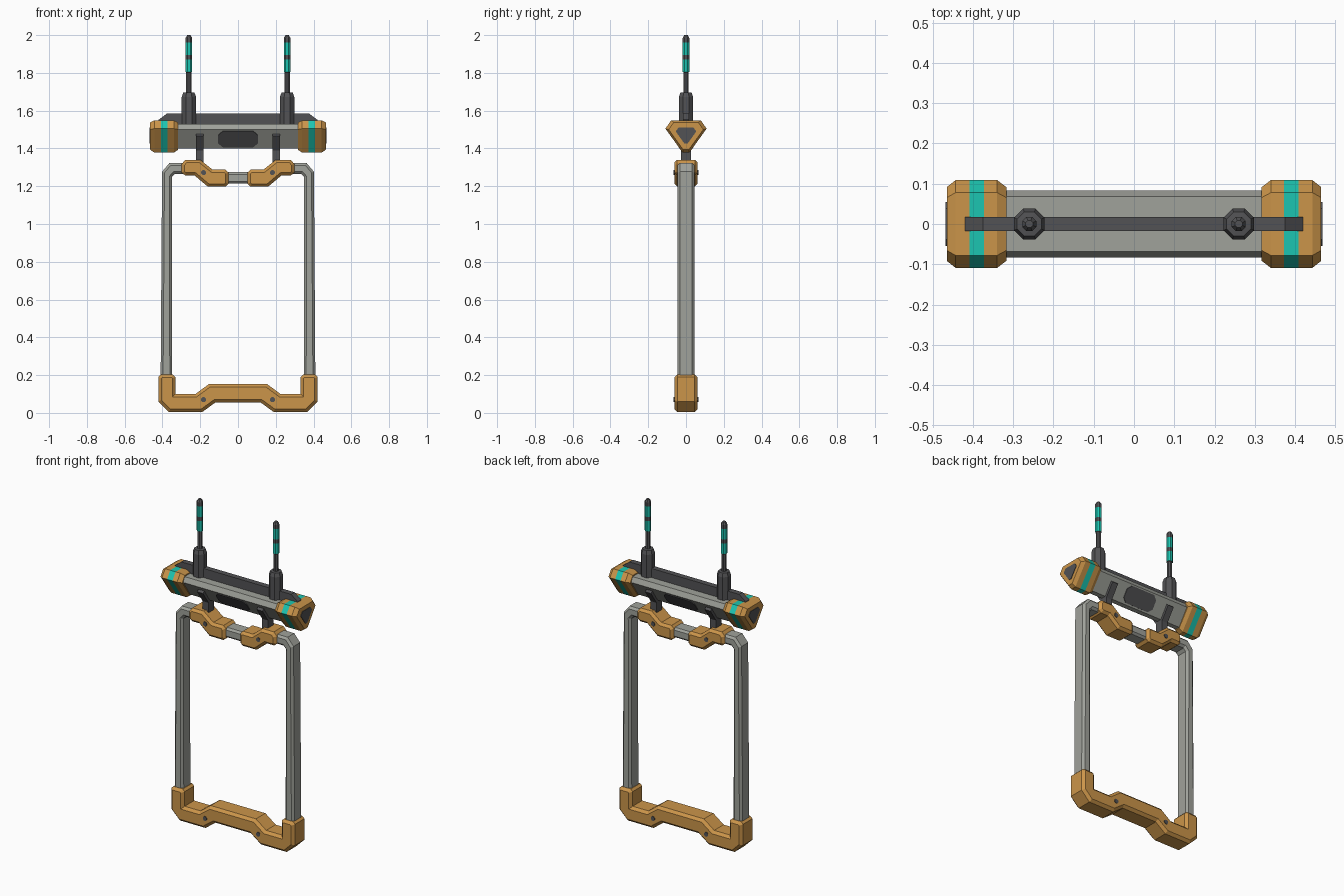
import bpy, bmesh, math
from mathutils import Vector

if "Cube" in bpy.data.objects:
    bpy.data.objects.remove(bpy.data.objects["Cube"])


def material(name, rgb):
    m = bpy.data.materials.new(name)
    m.diffuse_color = (*rgb, 1)
    m.use_nodes = True
    m.node_tree.nodes["Principled BSDF"].inputs["Base Color"].default_value = m.diffuse_color
    return m


ORANGE = material("orange", (0.60, 0.30, 0.068))
GREY = material("light grey", (0.35, 0.36, 0.325))
DARK = material("dark grey", (0.085, 0.085, 0.09))
TEAL = material("teal", (0.012, 0.56, 0.44))


def loft(name, rings, mat, accent=None, rule=None, bevel=0):
    """Skin closed rings of points, cap both ends; optionally bevel the cap outlines."""
    bm = bmesh.new()
    vs = [[bm.verts.new(p) for p in ring] for ring in rings]
    n = len(vs[0])
    for a, b in zip(vs, vs[1:]):
        for i in range(n):
            bm.faces.new((a[i], a[(i + 1) % n], b[(i + 1) % n], b[i]))
    caps = [bm.faces.new(vs[0][::-1]), bm.faces.new(vs[-1])]
    bmesh.ops.recalc_face_normals(bm, faces=bm.faces[:])
    if bevel:
        edges = list({e for f in caps for e in f.edges})
        bmesh.ops.bevel(bm, geom=edges, offset=bevel, offset_type='OFFSET',
                        segments=1, profile=0.5, affect='EDGES')
    if rule:
        for f in bm.faces:
            f.material_index = int(rule(f.calc_center_median()))
    me = bpy.data.meshes.new(name)
    bm.to_mesh(me)
    bm.free()
    me.materials.append(mat)
    if accent:
        me.materials.append(accent)
    ob = bpy.data.objects.new(name, me)
    bpy.context.collection.objects.link(ob)
    return ob


def plate(name, outline, half, mat, bevel=0, s=1):
    """Front outline (x, z) extruded along y; s = -1 mirrors it to the other side."""
    return loft(name, [[(s * x, y, z) for x, z in outline] for y in (-half, half)],
                mat, bevel=bevel)


def both(half_outline):
    """Complete an outline symmetric about its first axis."""
    return half_outline + [(-a, b) for a, b in half_outline[::-1]]


def octagon(r):
    k = r / math.cos(math.pi / 8)
    return [(k * math.cos(math.pi * (i + .5) / 4), k * math.sin(math.pi * (i + .5) / 4))
            for i in range(8)]


# Bottom bumper with two raised corners and a stepped middle
plate("bottom_bumper", both([
    (-.12, .055), (-.19, .004), (-.365, .004), (-.422, .06), (-.422, .19), (-.408, .203),
    (-.345, .203), (-.332, .19), (-.332, .10), (-.225, .10), (-.155, .152)]),
    .062, ORANGE, .016)

# Grey bar between the two upper grips
plate("top_crossbar", both([(-.09, 1.214), (-.09, 1.275)]), .045, GREY, .012)

# Triangular main body
section = both([(.015, 1.40), (.083, 1.50), (.068, 1.53)])
loft("main_body", [[(x, y, z) for y, z in section] for x in (-.36, .36)], GREY)

# Top spine
plate("top_spine", both([(-.42, 1.50), (-.42, 1.552), (-.375, 1.586)]), .017, DARK)

# Dark octagonal panels on both slanted faces
for s, side in ((-1, "front"), (1, "back")):
    low, high = Vector((0, s * .015, 1.40)), Vector((0, s * .083, 1.50))
    normal = Vector((0, s * .1, -.068)).normalized()
    shape = [(-.105, .28), (-.08, .08), (.08, .08), (.105, .28),
             (.105, .72), (.08, .93), (-.08, .93), (-.105, .72)]
    loft(side + "_panel", [[low.lerp(high, t) + normal * d + Vector((x, 0, 0))
                            for x, t in shape] for d in (-.004, .004)], DARK)

cap_section = both([(.018, 1.378), (.109, 1.505), (.078, 1.549)])


def cap_ring(x, k):
    return [(x, y * k, 1.475 + (z - 1.475) * k) for y, z in cap_section]


for s, side in ((-1, "left"), (1, "right")):
    # Side tube of the frame, bent over at the top
    plate(side + "_tube", [
        (-.41, .12), (-.402, 1.277), (-.362, 1.324), (-.24, 1.324),
        (-.24, 1.265), (-.335, 1.265), (-.35, 1.248), (-.348, .12)], .045, GREY, .013, -s)

    # Upper grip, stepping down towards the middle
    plate(side + "_grip", [
        (-.298, 1.318), (-.278, 1.34), (-.20, 1.34), (-.135, 1.288), (-.066, 1.288),
        (-.05, 1.272), (-.05, 1.212), (-.066, 1.198), (-.16, 1.198), (-.23, 1.257),
        (-.28, 1.257), (-.298, 1.272)], .062, ORANGE, .015, -s)

    # Bolts through the grip and bumper
    for where, z in (("grip", 1.272), ("bumper", .07)):
        plate(f"{side}_{where}_bolt", [(.182 + a, z + b) for a, b in octagon(.013)],
              .065, DARK, 0, s)

    # Cradle bracket hugging the underside of the body
    cradle = both([(.026, 1.30), (.026, 1.388), (.08, 1.466), (.066, 1.478)])
    loft(side + "_bracket", [[(s * x, y, z) for y, z in cradle] for x in (.183, .223)], DARK)

    # Orange end cap with a teal stripe, and its dark end plate
    stations = [(.317, .84), (.34, 1), (.372, 1), (.408, 1), (.443, 1), (.465, .84)]
    loft(side + "_end_cap", [cap_ring(s * x, k) for x, k in stations], ORANGE, TEAL,
         lambda c: .373 < abs(c.x) < .407)
    loft(side + "_end_plate", [cap_ring(s * x, .5) for x in (.46, .468)], DARK)

    # Antenna: thick base, thin rod, two teal bands near the tip
    profile = [(.038, 1.50), (.038, 1.672), (.03, 1.695), (.014, 1.697), (.014, 1.803),
               (.0175, 1.806), (.0175, 1.87), (.0175, 1.895), (.0175, 1.96),
               (.0175, 1.985), (.009, 2.0)]
    loft(side + "_antenna", [[(s * .26 + a, b, z) for a, b in octagon(r)] for r, z in profile],
         DARK, TEAL, lambda c: 1.81 < c.z < 1.87 or 1.895 < c.z < 1.96)
